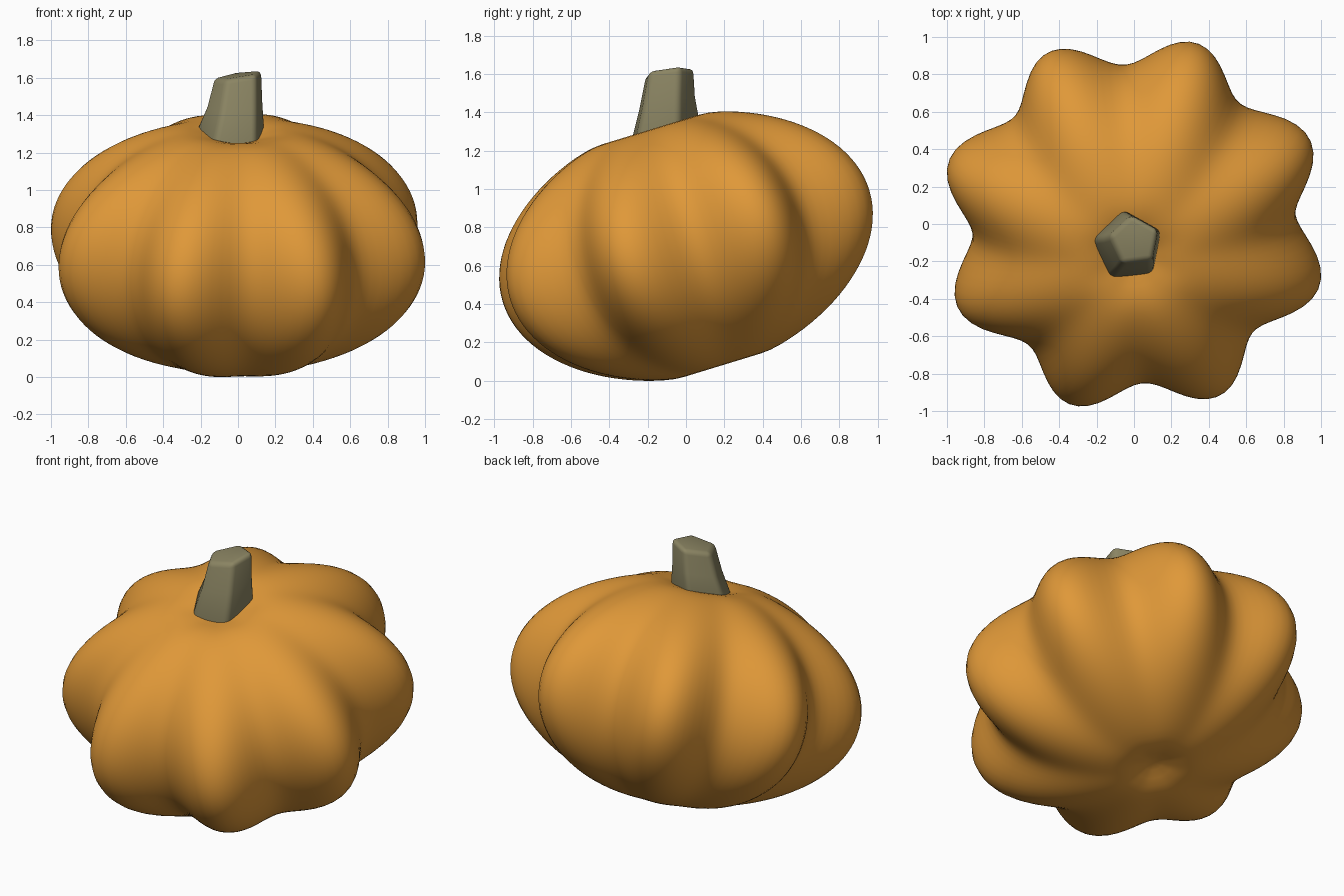
import bpy, bmesh, math
from mathutils import Matrix

if "Cube" in bpy.data.objects:
    bpy.data.objects.remove(bpy.data.objects["Cube"])


def material(name, rgb):
    m = bpy.data.materials.new(name)
    m.diffuse_color = (*rgb, 1.0)
    m.use_nodes = True
    m.node_tree.nodes["Principled BSDF"].inputs["Base Color"].default_value = m.diffuse_color
    return m


def make_object(name, bm, mat):
    bmesh.ops.recalc_face_normals(bm, faces=bm.faces)
    mesh = bpy.data.meshes.new(name)
    for f in bm.faces:
        f.smooth = True
    bm.to_mesh(mesh)
    bm.free()
    mesh.materials.append(mat)
    obj = bpy.data.objects.new(name, mesh)
    bpy.context.collection.objects.link(obj)
    return obj


def bridge(bm, rings):
    for a, b in zip(rings, rings[1:]):
        n = len(a)
        for i in range(n):
            j = (i + 1) % n
            bm.faces.new((a[i], a[j], b[j], b[i]))


orange = material("pumpkin orange", (0.74, 0.315, 0.04))
olive = material("stem olive grey", (0.26, 0.235, 0.125))

# Ribbed body: eight lobes around a squashed, dimpled spheroid
LOBES, SEGMENTS, RINGS = 8, 128, 56
FIRST_LOBE = math.radians(26)
HALF_HEIGHT = 0.675


def body_height(phi):
    s, c = math.sin(phi), math.cos(phi)
    if c > 0:
        dent = 0.09 * math.exp(-(s / 0.2) ** 2)
    else:
        dent = -0.07 * math.exp(-(s / 0.15) ** 2)
    return HALF_HEIGHT * c - dent


bm = bmesh.new()
rings = []
for k in range(1, RINGS):
    phi = math.pi * k / RINGS
    s = math.sin(phi)
    ring = []
    for i in range(SEGMENTS):
        t = math.tau * i / SEGMENTS
        r = s * (0.957 + 0.092 * s * math.cos(LOBES * (t - FIRST_LOBE)))
        ring.append(bm.verts.new((r * math.cos(t), r * math.sin(t), body_height(phi))))
    rings.append(ring)
bridge(bm, rings)
for ring, phi in ((rings[0], 0.0), (rings[-1], math.pi)):
    pole = bm.verts.new((0, 0, body_height(phi)))
    for i in range(SEGMENTS):
        bm.faces.new((pole, ring[i], ring[(i + 1) % SEGMENTS]))

# The body leans toward the front and rests on the ground
bm.transform(Matrix.Rotation(math.radians(17), 4, 'X'))
lowest = min(v.co.z for v in bm.verts)
bm.transform(Matrix.Translation((0, 0, -lowest)))
make_object("pumpkin_body", bm, orange)

# Five-sided tapering stem: centre x, y, z, radius, slope in x, slope in y
sections = [
    (-0.035, -0.125, 1.19, 0.17, 0.0, 0.40),
    (-0.035, -0.12, 1.30, 0.197, 0.0, 0.40),
    (-0.012, -0.105, 1.45, 0.162, 0.06, 0.22),
    (0.003, -0.09, 1.615, 0.138, 0.15, 0.12),
]
bm = bmesh.new()
rings = []
for cx, cy, cz, r, sx, sy in sections:
    ring = []
    for i in range(5):
        a = math.radians(97 + 72 * i)
        dx, dy = r * math.cos(a), r * math.sin(a)
        ring.append(bm.verts.new((cx + dx, cy + dy, cz + sx * dx + sy * dy)))
    rings.append(ring)
bridge(bm, rings)
bm.faces.new(rings[0])
bm.faces.new(rings[-1])
stem = make_object("stem", bm, olive)

# Softened stem corners
bevel = stem.modifiers.new("rounded corners", 'BEVEL')
bevel.width = 0.028
bevel.segments = 4
bevel.limit_method = 'ANGLE'
bevel.angle_limit = math.radians(35)
